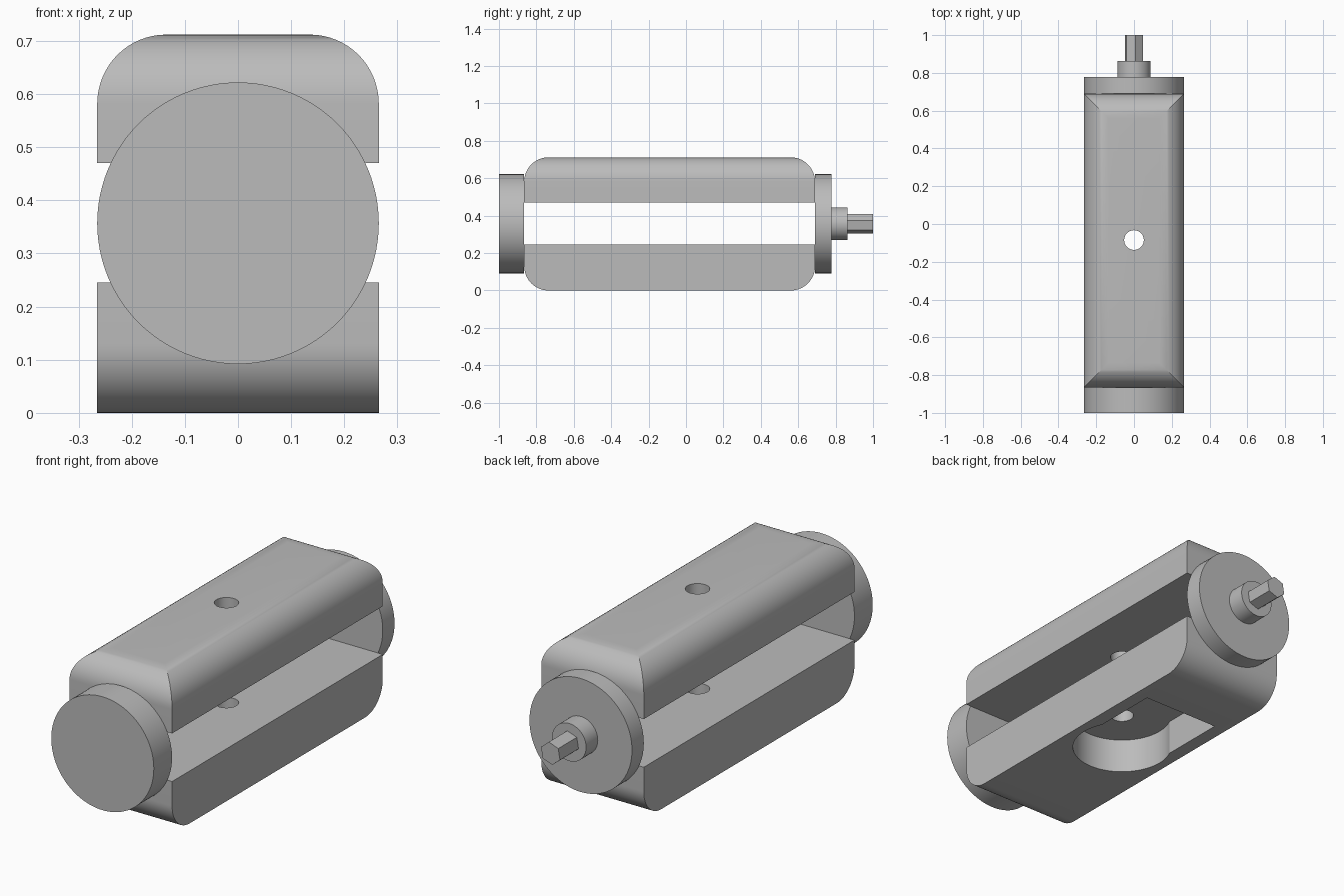
import bpy, bmesh, math
from mathutils import Vector, Matrix

old = bpy.data.objects.get("Cube")
if old:
    bpy.data.objects.remove(old, do_unlink=True)

grey = bpy.data.materials.new("metal_grey")
grey.use_nodes = True
grey.diffuse_color = (0.5, 0.5, 0.5, 1)
grey.node_tree.nodes["Principled BSDF"].inputs["Base Color"].default_value = (0.5, 0.5, 0.5, 1)

HALF, MID, TOP = 0.265, 0.357, 0.712      # half width, axis height, full height
FRONT, BACK, ROUND = -0.865, 0.69, 0.13   # body ends and fillet radius
SLOT_LOW, SLOT_HIGH = 0.245, 0.47
HOLE_Y = -0.085


def prism(name, points, direction):
    """Extrude a closed outline along a vector."""
    bm = bmesh.new()
    face = bm.faces.new([bm.verts.new(p) for p in points])
    ext = bmesh.ops.extrude_face_region(bm, geom=[face])
    verts = [g for g in ext["geom"] if isinstance(g, bmesh.types.BMVert)]
    bmesh.ops.translate(bm, verts=verts, vec=Vector(direction))
    bmesh.ops.recalc_face_normals(bm, faces=bm.faces)
    mesh = bpy.data.meshes.new(name)
    bm.to_mesh(mesh)
    bm.free()
    mesh.materials.append(grey)
    obj = bpy.data.objects.new(name, mesh)
    bpy.context.collection.objects.link(obj)
    return obj


def circle(radius, sides, turn=0):
    angles = [turn + math.tau * i / sides for i in range(sides)]
    return [(radius * math.cos(a), radius * math.sin(a)) for a in angles]


def arched(a0, a1, flat, crown):
    """Outline with a straight edge at 'flat' and rounded corners at 'crown'."""
    s = 1 if crown > flat else -1
    pts = [(a0, flat)]
    steps = 16
    for cx, start in ((a0 + ROUND, math.pi), (a1 - ROUND, math.pi / 2)):
        for i in range(steps + 1):
            t = start - i * math.pi / 2 / steps
            pts.append((cx + ROUND * math.cos(t), crown + s * ROUND * (math.sin(t) - 1)))
    return pts + [(a1, flat)]


def boolean(target, cutter, operation):
    mod = target.modifiers.new("cut", "BOOLEAN")
    mod.operation, mod.solver, mod.object = operation, "EXACT", cutter
    bpy.context.view_layer.update()
    mesh = bpy.data.meshes.new_from_object(
        target.evaluated_get(bpy.context.evaluated_depsgraph_get()))
    target.modifiers.clear()
    target.data = mesh
    bpy.data.objects.remove(cutter, do_unlink=True)


def drill(target, radius, z0, z1):
    pts = [(x, y + HOLE_Y, z0) for x, y in circle(radius, 64)]
    boolean(target, prism("drill", pts, (0, 0, z1 - z0)), "DIFFERENCE")


# Upper block: rounded on all four top edges, with mitred corners
side = arched(FRONT, BACK, SLOT_HIGH, TOP)
upper = prism("upper_block", [(-0.4, y, z) for y, z in side], (0.8, 0, 0))
across = arched(-HALF, HALF, SLOT_HIGH - 0.1, TOP)
boolean(upper, prism("rounding", [(x, -1.2, z) for x, z in across], (0, 2.4, 0)), "INTERSECT")
drill(upper, 0.052, 0.4, 0.8)

# Lower block: rounded at the ends, with a keyhole pocket underneath
side = arched(FRONT, BACK, SLOT_LOW, 0)
lower = prism("lower_block", [(-HALF, y, z) for y, z in side], (2 * HALF, 0, 0))
drill(lower, 0.052, -0.1, 0.4)
DEPTH, WIDTH, RADIUS = 0.165, 0.2, 0.222
a = math.acos(WIDTH / RADIUS)
pocket = [(WIDTH, 0.33), (-WIDTH, 0.33)]
for i in range(49):
    t = math.pi - a + i * (math.pi + 2 * a) / 48
    pocket.append((RADIUS * math.cos(t), HOLE_Y + RADIUS * math.sin(t)))
boolean(lower, prism("pocket", [(x, y, -0.1) for x, y in pocket], (0, 0, DEPTH + 0.1)), "DIFFERENCE")


# End discs, hub and hexagonal drive shaft along the y axis
def rod(name, radius, y0, y1, sides=96, turn=0):
    pts = [(x, y0, z + MID) for x, z in circle(radius, sides, turn)]
    return prism(name, pts, (0, y1 - y0, 0))


parts = [upper, lower,
         rod("front_disc", HALF, -1, FRONT),
         rod("back_disc", HALF, BACK, 0.777),
         rod("hub", 0.088, 0.777, 0.863, 64),
         rod("hex_shaft", 0.052, 0.863, 1, 6, math.radians(20))]

bpy.ops.object.select_all(action="DESELECT")
for part in parts:
    part.select_set(True)
bpy.context.view_layer.objects.active = upper
bpy.ops.object.shade_smooth_by_angle(angle=math.radians(20))
